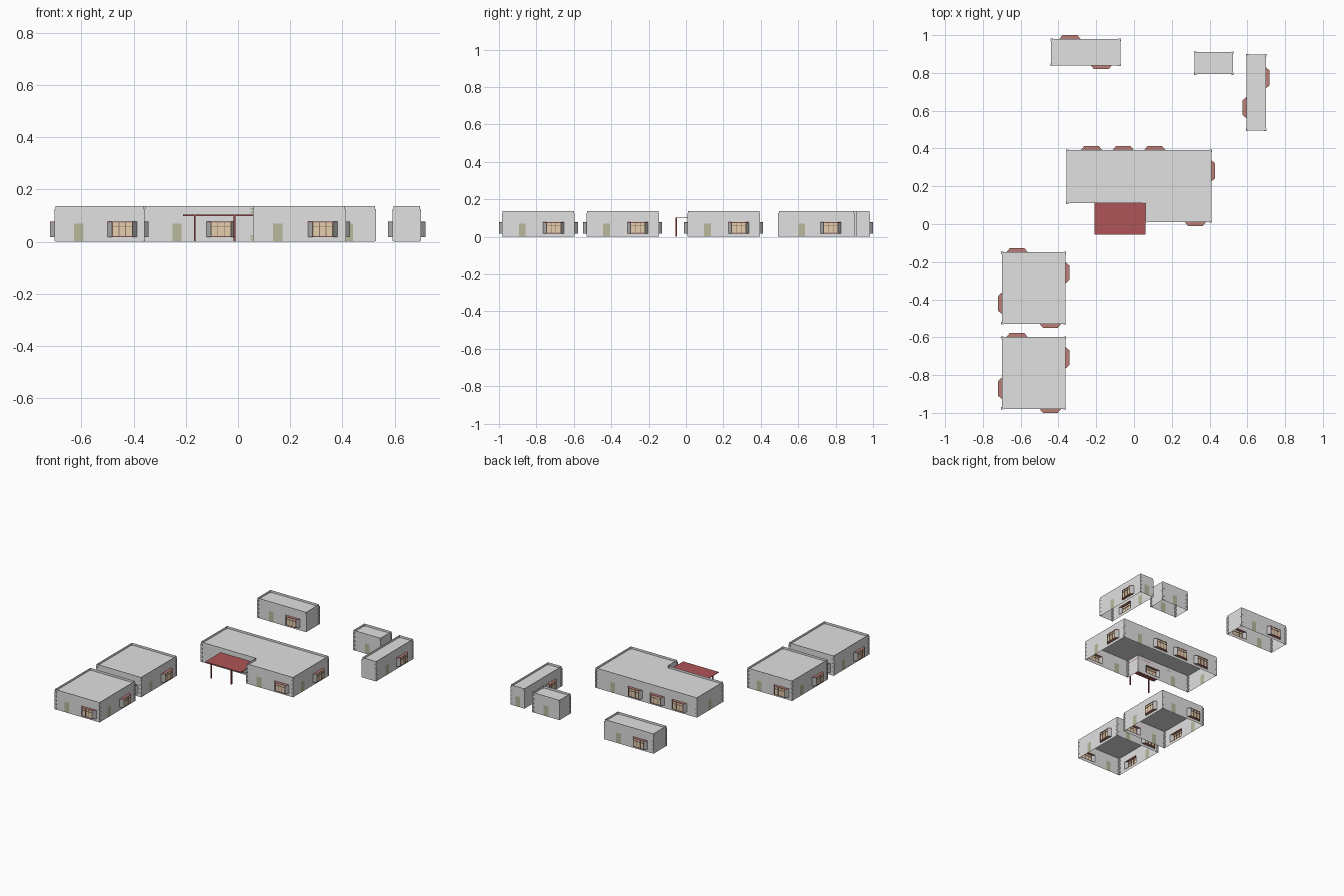
import bpy
from mathutils import Vector

if "Cube" in bpy.data.objects:
    bpy.data.objects.remove(bpy.data.objects["Cube"])

H, ROOF = 0.137, 0.122            # wall top, roof level
WIN_W, WIN_Z0, WIN_Z1 = 0.112, 0.018, 0.077
DOOR_W, DOOR_H = 0.035, 0.07
BAY = 0.020                       # bay window projection


def material(name, rgb):
    m = bpy.data.materials.new(name)
    m.diffuse_color = (*rgb, 1)
    m.use_nodes = True
    m.node_tree.nodes["Principled BSDF"].inputs["Base Color"].default_value = m.diffuse_color
    return m


MATS = {
    "wall": material("light grey wall", (0.75, 0.75, 0.75)),
    "door": material("olive door", (0.48, 0.49, 0.33)),
    "pane": material("tan pane", (0.78, 0.62, 0.42)),
    "side": material("grey side pane", (0.48, 0.48, 0.48)),
    "frame": material("brown frame", (0.28, 0.17, 0.14)),
    "cap": material("dusty red cap", (0.50, 0.21, 0.185)),
    "canopy": material("red canopy", (0.43, 0.09, 0.095)),
    "post": material("dark red post", (0.33, 0.05, 0.055)),
}


class Part:
    """Collects faces for one object of one colour."""
    def __init__(self, name, mat):
        self.name, self.mat, self.v, self.f = name, mat, [], []

    def face(self, pts):
        n = len(self.v)
        self.v += [tuple(p) for p in pts]
        self.f.append(list(range(n, n + len(pts))))

    def prism(self, base, z0, z1):
        lo = [(p[0], p[1], z0) for p in base]
        hi = [(p[0], p[1], z1) for p in base]
        self.face(lo[::-1])
        self.face(hi)
        for i in range(len(base)):
            j = (i + 1) % len(base)
            self.face([lo[i], lo[j], hi[j], hi[i]])

    def box(self, x0, x1, y0, y1, z0, z1):
        self.prism([(x0, y0), (x1, y0), (x1, y1), (x0, y1)], z0, z1)

    def build(self):
        if not self.f:
            return
        me = bpy.data.meshes.new(self.name)
        me.from_pydata(self.v, [], self.f)
        me.materials.append(MATS[self.mat])
        ob = bpy.data.objects.new(self.name, me)
        bpy.context.collection.objects.link(ob)


def house(name, corners, openings):
    """corners run anticlockwise; openings[i] lists (kind, distance) on wall i."""
    parts = {k: Part(name + "_" + label, m) for k, label, m in (
        ("wall", "walls", "wall"), ("roof", "roof", "wall"),
        ("quoin", "corner_stones", "wall"), ("door", "doors", "door"),
        ("pane", "window_panes", "pane"), ("side", "window_sides", "side"),
        ("frame", "window_frames", "frame"), ("cap", "window_caps", "cap"))}
    # roof sits below the parapet
    parts["roof"].face([(x, y, ROOF) for x, y in corners])
    count = len(corners)
    for i in range(count):
        a, b = Vector(corners[i]), Vector(corners[(i + 1) % count])
        u = (b - a).normalized()
        n = Vector((u.y, -u.x))

        def pt(s, d):
            return a + u * s + n * d

        def rect(part, s0, s1, z0, z1, d0=0.0, d1=None):
            p, q = pt(s0, d0), pt(s1, d0 if d1 is None else d1)
            parts[part].face([(*p, z0), (*q, z0), (*q, z1), (*p, z1)])

        def bar(s0, s1, z0, z1, d0, d1, part="frame"):
            parts[part].prism([pt(s0, d1), pt(s1, d1), pt(s1, d0), pt(s0, d0)], z0, z1)

        pos = 0.0
        for kind, c in openings.get(i, []):
            w = WIN_W if kind == "w" else DOOR_W
            z0, z1 = (WIN_Z0, WIN_Z1) if kind == "w" else (0, DOOR_H)
            s0, s1 = c - w / 2, c + w / 2
            # wall pieces left of, above and below the opening
            rect("wall", pos, s0, 0, H)
            rect("wall", s0, s1, z1, H)
            if z0 > 0:
                rect("wall", s0, s1, 0, z0)
            pos = s1
            if kind == "d":
                rect("door", s0, s1, z0, z1)
                continue
            # bay window: cap, sill, angled sides, panes and bars
            t0, t1 = s0 + 0.017, s1 - 0.017
            plan = [pt(s0, 0), pt(t0, BAY), pt(t1, BAY), pt(s1, 0)]
            parts["cap"].prism(plan, z1 - 0.004, z1)
            parts["cap"].prism(plan, z0, z0 + 0.003)
            rect("side", s0, t0, z0, z1 - 0.004, 0, BAY)
            rect("side", t1, s1, z0, z1 - 0.004, BAY, 0)
            rect("pane", t0, t1, z0, z1 - 0.004, BAY - 0.002)
            for k in range(4):
                s = t0 + (t1 - t0 - 0.003) * k / 3
                bar(s, s + 0.003, z0, z1 - 0.004, BAY - 0.004, BAY)
            bar(t0, t1, 0.058, 0.0605, BAY - 0.004, BAY)
        rect("wall", pos, (b - a).length, 0, H)

        # alternating stones at outward corners
        prev = (a - Vector(corners[i - 1])).normalized()
        if prev.x * u.y - prev.y * u.x > 0:
            for k in range(5):
                z = 0.002 + k * 0.0275
                top = min(z + 0.0135, H)
                parts["quoin"].prism([pt(-0.003, 0.003), pt(0.010, 0.003),
                                      pt(0.010, -0.005), pt(-0.003, -0.005)], z, top)
                if k < 4:
                    parts["quoin"].prism([pt(-0.003, 0.003), pt(0.005, 0.003),
                                          pt(0.005, -0.010), pt(-0.003, -0.010)],
                                         top, z + 0.0275)
    for p in parts.values():
        p.build()


def rectangle(x0, x1, y0, y1):
    return [(x0, y0), (x1, y0), (x1, y1), (x0, y1)]


# two square houses at the front left
short = [("d", 0.09), ("w", 0.257)]
long = [("d", 0.105), ("w", 0.272)]
for label, y0, y1 in (("front_house", -0.980, -0.598), ("second_house", -0.530, -0.148)):
    house(label, rectangle(-0.70, -0.362, y0, y1), {0: short, 1: long, 2: short, 3: long})

# main L-shaped house
house("main_house",
      [(-0.357, 0.11), (0.06, 0.11), (0.06, 0.010), (0.41, 0.010), (0.41, 0.392), (-0.357, 0.392)],
      {0: [("d", 0.124), ("w", 0.292)], 2: [("d", 0.0925), ("w", 0.265)],
       3: long, 4: [("d", 0.13), ("w", 0.30), ("w", 0.467), ("w", 0.635)],
       5: [("d", 0.1425)]})

# back left house, small hut, narrow house
house("back_house", rectangle(-0.44, -0.072, 0.840, 0.980),
      {0: [("d", 0.103), ("w", 0.267)], 2: [("d", 0.103), ("w", 0.267)]})
house("small_hut", rectangle(0.32, 0.525, 0.793, 0.911),
      {0: [("d", 0.1025)], 2: [("d", 0.1025)]})
house("narrow_house", rectangle(0.595, 0.698, 0.496, 0.897),
      {1: [("d", 0.122), ("w", 0.278)], 2: [("d", 0.0515)], 3: [("d", 0.125), ("w", 0.281)]})

# olive stones in the inner corner beside the entrance
stones = Part("inner_corner_stones", "door")
for z in (0.004, 0.016, 0.108, 0.122):
    stones.box(0.048, 0.059, 0.107, 0.111, z, z + 0.007)
stones.build()

# canopy over the main entrance
canopy = Part("canopy_roof", "canopy")
canopy.box(-0.21, 0.06, -0.055, 0.11, 0.099, 0.103)
canopy.build()
posts = Part("canopy_posts", "post")
for x in (-0.166, -0.013):
    posts.box(x - 0.0035, x + 0.0035, -0.055, -0.048, 0, 0.099)
posts.build()
